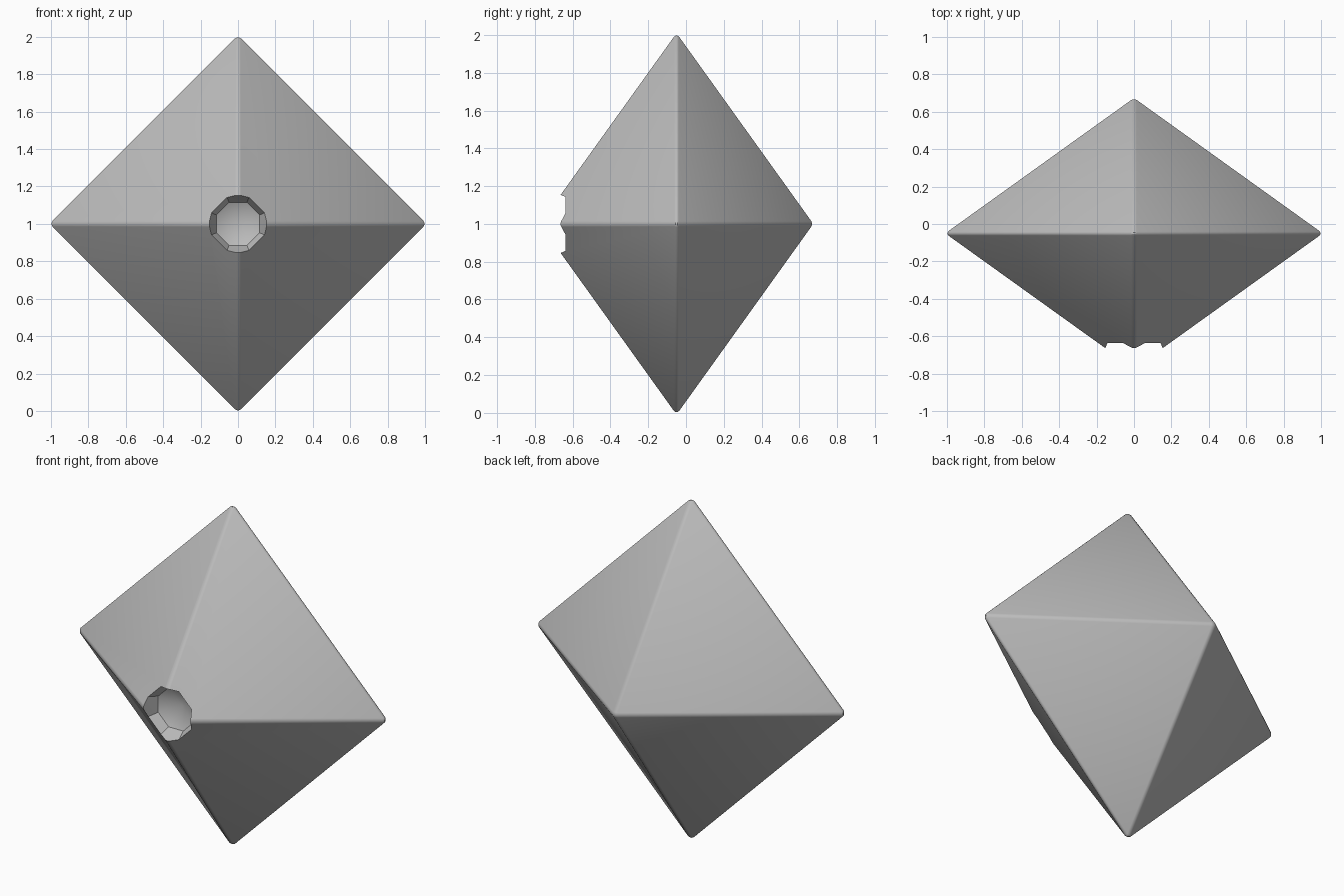
import bpy, bmesh, math
from mathutils import Vector

cube = bpy.data.objects.get("Cube")
if cube:
    bpy.data.objects.remove(cube, do_unlink=True)

CENTRE = Vector((0, -0.05, 1))

stone = bpy.data.materials.new("light grey stone")
stone.use_nodes = True
stone.diffuse_color = (0.5, 0.5, 0.5, 1)
stone.node_tree.nodes["Principled BSDF"].inputs["Base Color"].default_value = (0.5, 0.5, 0.5, 1)


def add_object(name, bm):
    bmesh.ops.recalc_face_normals(bm, faces=bm.faces)
    mesh = bpy.data.meshes.new(name)
    bm.to_mesh(mesh)
    bm.free()
    mesh.materials.append(stone)
    obj = bpy.data.objects.new(name, mesh)
    bpy.context.collection.objects.link(obj)
    return obj


# Crystal: a flattened octahedron with softened edges
bm = bmesh.new()
half = (1.018, 0.73, 1.018)
for axis in range(3):
    for sign in (1, -1):
        tip = Vector()
        tip[axis] = sign * half[axis]
        bm.verts.new(CENTRE + tip)
bmesh.ops.convex_hull(bm, input=bm.verts[:])
bmesh.ops.bevel(bm, geom=bm.edges[:], offset=0.016, segments=3, profile=0.5, affect='EDGES')
crystal = add_object("crystal", bm)

# Socket cutter: eight-sided, with a sloping wall and a shallow conical floor
bm = bmesh.new()
profile = [(0.21, -0.9), (0.165, -0.66), (0.125, -0.58)]
rings = []
for radius, y in profile:
    ring = []
    for i in range(8):
        a = math.tau * (i + 0.5) / 8
        ring.append(bm.verts.new((radius * math.cos(a), y, 1 + radius * math.sin(a))))
    rings.append(ring)
floor_tip = bm.verts.new((0, -0.52, 1))
bm.faces.new(rings[0])
for i in range(8):
    j = (i + 1) % 8
    for near, far in zip(rings, rings[1:]):
        bm.faces.new((near[i], near[j], far[j], far[i]))
    bm.faces.new((rings[-1][i], rings[-1][j], floor_tip))
cutter = add_object("socket_cutter", bm)
cutter.hide_render = True

# Cut the socket into the front tip
cut = crystal.modifiers.new("socket", 'BOOLEAN')
cut.operation = 'DIFFERENCE'
cut.solver = 'EXACT'
cut.object = cutter
bpy.ops.object.select_all(action='DESELECT')
bpy.context.view_layer.objects.active = crystal
crystal.select_set(True)
bpy.ops.object.modifier_apply(modifier=cut.name)
bpy.data.objects.remove(cutter, do_unlink=True)

bpy.ops.object.shade_smooth_by_angle(angle=math.radians(30))
